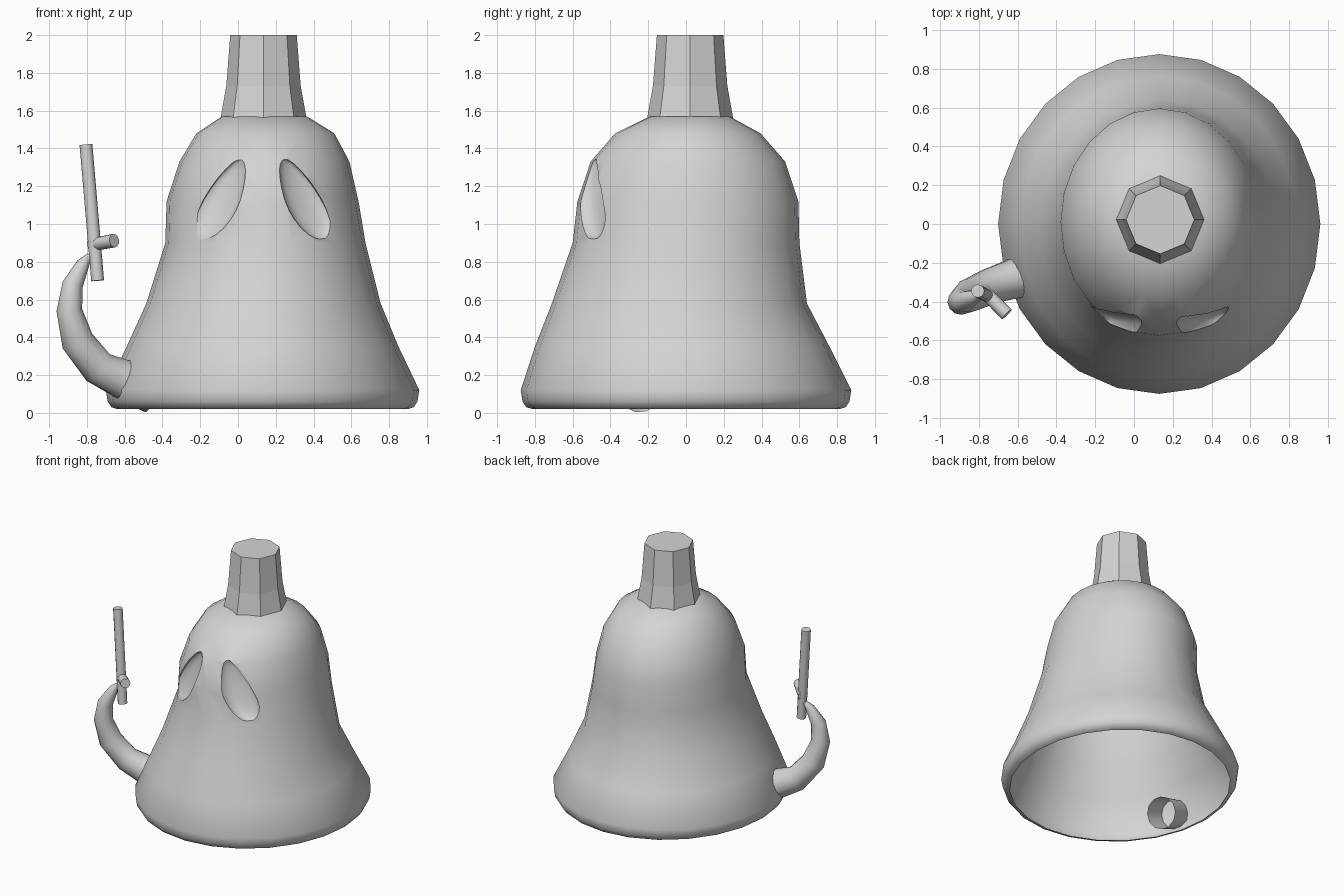
import bpy, bmesh, math
from mathutils import Vector

cube = bpy.data.objects.get("Cube")
if cube:
    bpy.data.objects.remove(cube, do_unlink=True)

grey = bpy.data.materials.new("plain_grey")
grey.use_nodes = True
grey.diffuse_color = (0.66, 0.66, 0.66, 1)
grey.node_tree.nodes["Principled BSDF"].inputs["Base Color"].default_value = (0.66, 0.66, 0.66, 1)


def make_object(name, bm):
    bm.normal_update()
    bmesh.ops.recalc_face_normals(bm, faces=bm.faces[:])
    mesh = bpy.data.meshes.new(name)
    bm.to_mesh(mesh)
    bm.free()
    mesh.materials.append(grey)
    obj = bpy.data.objects.new(name, mesh)
    bpy.context.scene.collection.objects.link(obj)
    return obj


def select_only(obj):
    bpy.ops.object.select_all(action="DESELECT")
    obj.select_set(True)
    bpy.context.view_layer.objects.active = obj


def smooth(obj, degrees):
    select_only(obj)
    bpy.ops.object.shade_smooth_by_angle(angle=math.radians(degrees))


def loft(name, rings, cap_start=True):
    """Skin a list of rings that all have the same number of points."""
    bm = bmesh.new()
    loops = [[bm.verts.new(p) for p in ring] for ring in rings]
    n = len(loops[0])
    for a, b in zip(loops, loops[1:]):
        for i in range(n):
            j = (i + 1) % n
            bm.faces.new((a[i], a[j], b[j], b[i]))
    if cap_start:
        bm.faces.new(loops[0])
    bm.faces.new(loops[-1])
    return make_object(name, bm)


def ellipse(z, rx, ry, cx, cy, n):
    return [Vector((cx + rx * math.cos(i * math.tau / n),
                    cy + ry * math.sin(i * math.tau / n), z)) for i in range(n)]


def tube(name, path, n, cap_start=True):
    """Round tube through (x, y, z, radius) points."""
    pts = [Vector(p[:3]) for p in path]
    rings = []
    for i, p in enumerate(pts):
        d = (pts[min(i + 1, len(pts) - 1)] - pts[max(i - 1, 0)]).normalized()
        u = d.cross(Vector((0.5, -0.8, 0.1))).normalized()
        v = d.cross(u)
        rings.append([p + path[i][3] * (u * math.cos(k * math.tau / n) + v * math.sin(k * math.tau / n))
                      for k in range(n)])
    return loft(name, rings, cap_start)


# Bell body: rows of z, x radius, y radius, x centre, y centre, from the curled lip up
CX = 0.13
RIM = 0.02
rows = [
    (RIM, 0.77, 0.81, CX, 0), (0.03, 0.80, 0.845, CX, 0),
    (0.06, 0.82, 0.865, CX, 0), (0.12, 0.83, 0.875, CX, 0),
    (0.35, 0.72, 0.78, CX, -0.02), (0.58, 0.62, 0.675, 0.135, -0.035),
    (0.90, 0.53, 0.60, 0.145, 0), (1.12, 0.508, 0.585, CX, 0.01),
    (1.33, 0.45, 0.515, 0.14, 0.01), (1.48, 0.365, 0.385, 0.145, 0.01),
    (1.57, 0.225, 0.21, 0.14, 0.02),
]
bell = loft("bell_body", [ellipse(*row, 24) for row in rows])

# Eye hollows: a mirrored pair of slanted teardrops with steep sides, cut from the wall
bm = bmesh.new()
for side in (1, -1):
    drop = bmesh.ops.create_uvsphere(bm, u_segments=16, v_segments=12, radius=1)
    for v in drop["verts"]:
        x, y, z = v.co
        depth = 0.07 * math.sqrt(y) if y > 0 else 0.08 * y
        v.co = (CX + side * (0.215 - 0.10 * z + 0.10 * x * (1 - 0.25 * z)),
                -0.507 + depth + 0.05 * x,
                1.132 + 0.215 * z)
cutter = make_object("eye_cutter", bm)
cutter.hide_render = True
mod = bell.modifiers.new("eye_hollows", "BOOLEAN")
mod.operation = "DIFFERENCE"
mod.solver = "EXACT"
mod.object = cutter
select_only(bell)
bpy.ops.object.modifier_apply(modifier=mod.name)
bpy.data.objects.remove(cutter, do_unlink=True)

# Open the mouth of the bell
bm = bmesh.new()
bm.from_mesh(bell.data)
mouth = [f for f in bm.faces if all(v.co.z < RIM + 0.001 for v in f.verts)]
bmesh.ops.delete(bm, geom=mouth, context="FACES")
bm.to_mesh(bell.data)
bm.free()
smooth(bell, 45)

# Eight-sided handle, flat shaded
loft("handle", [ellipse(z, r, r, 0.135, 0.022, 8)
                for z, r in ((1.54, 0.23), (1.57, 0.226), (1.73, 0.197), (2.0, 0.176))])

# Curved tapering arm, its open end showing inside the bell
arm = tube("arm", [
    (-0.45, -0.235, 0.11, 0.117), (-0.61, -0.28, 0.18, 0.107), (-0.74, -0.32, 0.24, 0.094),
    (-0.85, -0.37, 0.38, 0.087), (-0.893, -0.40, 0.545, 0.068), (-0.875, -0.40, 0.68, 0.055),
    (-0.82, -0.375, 0.79, 0.035), (-0.785, -0.36, 0.835, 0.015)], 12, cap_start=False)
smooth(arm, 50)

# Rod held by the arm, with a short peg across it
rod = tube("rod", [(-0.743, -0.375, 0.70, 0.034), (-0.805, -0.345, 1.42, 0.034)], 12)
peg = tube("rod_peg", [(-0.775, -0.345, 0.89, 0.034), (-0.655, -0.465, 0.912, 0.036)], 12)
for part in (rod, peg):
    smooth(part, 50)
